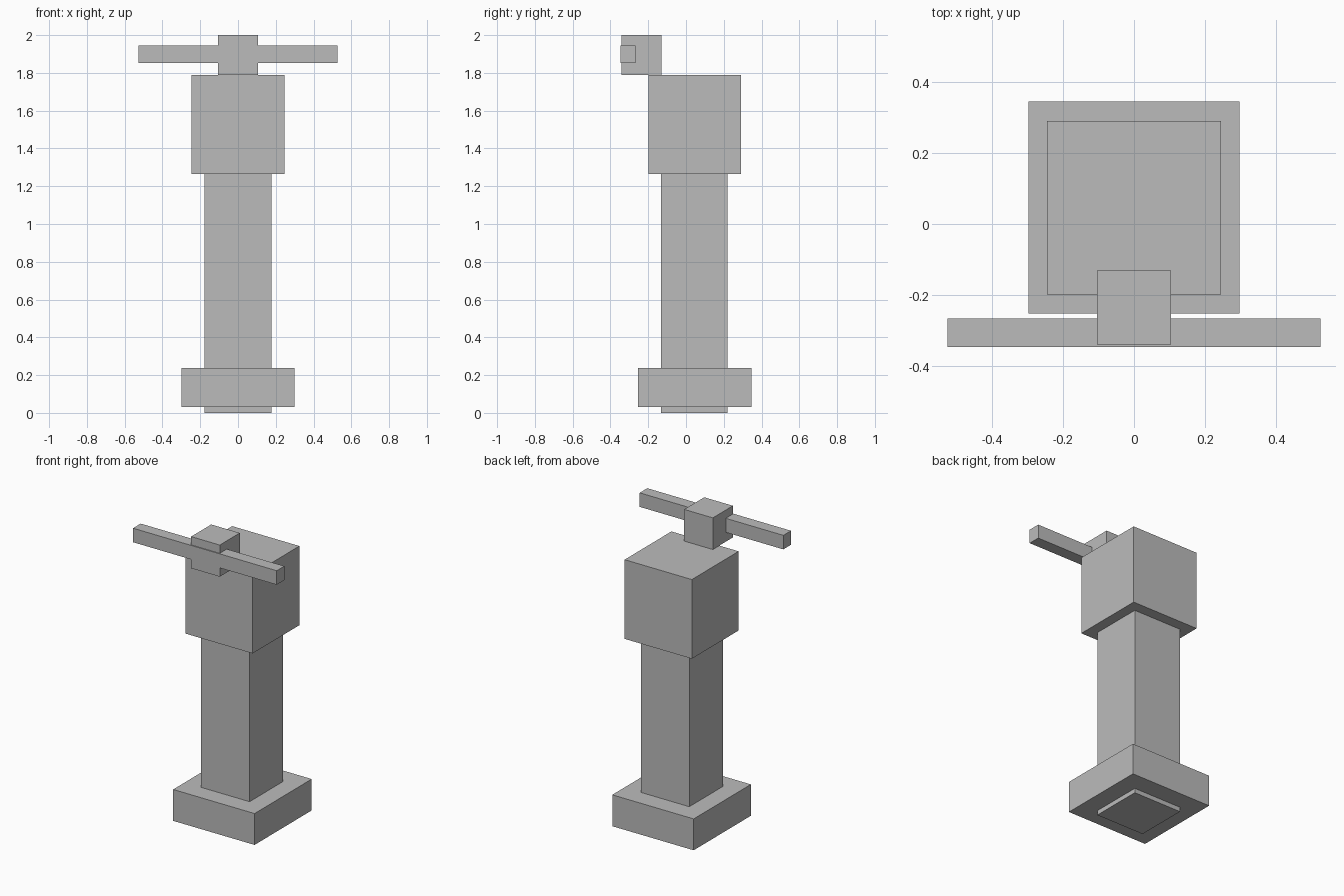
import bpy
import bmesh
from mathutils import Vector

# Remove the default object
if "Cube" in bpy.data.objects:
    bpy.data.objects.remove(bpy.data.objects["Cube"], do_unlink=True)

# Single flat colour
grey = bpy.data.materials.new("plain_grey")
grey.use_nodes = True
colour = (0.5, 0.5, 0.5, 1.0)
grey.diffuse_color = colour
grey.node_tree.nodes["Principled BSDF"].inputs["Base Color"].default_value = colour


def box(name, width, y_range, z_range):
    """Flat-sided box centred on x = 0, spanning the given y and z ranges."""
    size = Vector((width, y_range[1] - y_range[0], z_range[1] - z_range[0]))
    centre = Vector((0, sum(y_range) / 2, sum(z_range) / 2))
    mesh = bpy.data.meshes.new(name)
    bm = bmesh.new()
    bmesh.ops.create_cube(bm, size=1)
    bmesh.ops.scale(bm, vec=size, verts=bm.verts)
    bm.to_mesh(mesh)
    bm.free()
    mesh.materials.append(grey)
    obj = bpy.data.objects.new(name, mesh)
    obj.location = centre
    bpy.context.collection.objects.link(obj)
    return obj


# Square post, poking slightly below the base collar
box("post", 0.355, (-0.132, 0.219), (0, 1.27))

# Wide collar around the foot of the post
box("base_collar", 0.597, (-0.253, 0.346), (0.03, 0.238))

# Large block on top of the post
box("head_block", 0.493, (-0.199, 0.291), (1.265, 1.79))

# Small block on the front edge of the head
box("bar_mount", 0.21, (-0.341, -0.131), (1.79, 2.0))

# Long crossbar through the mount
box("crossbar", 1.054, (-0.347, -0.267), (1.852, 1.945))
